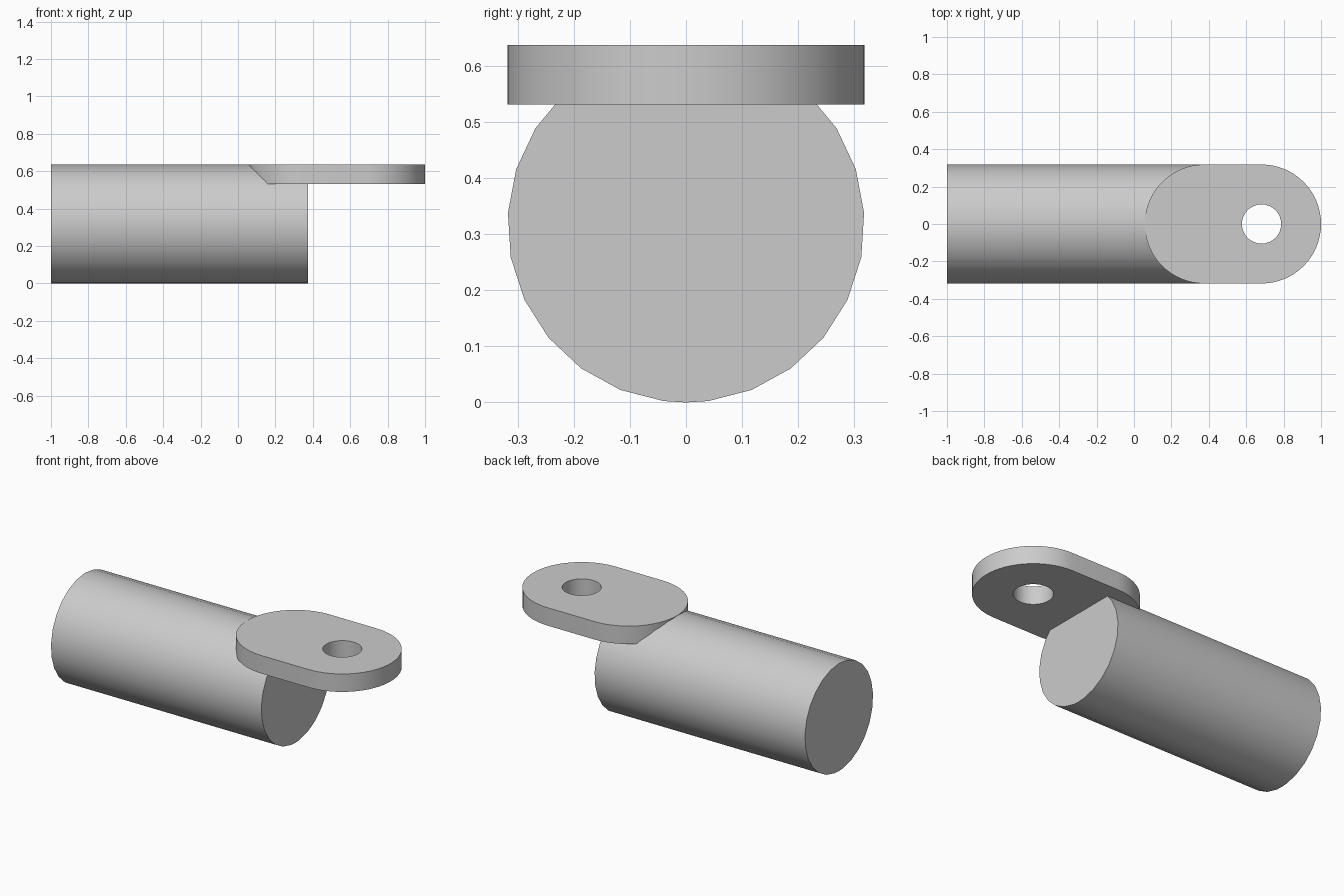
import bpy, bmesh
from math import sin, cos, pi, radians
from mathutils import Vector

cube = bpy.data.objects.get("Cube")
if cube:
    bpy.data.objects.remove(cube, do_unlink=True)

R = 0.318            # shared radius of the shaft and the tab
SHAFT_END = 0.375    # also the centre of the tab's inner round end
HOLE_X = 0.682
TOP, UNDER = 0.637, 0.531

grey = bpy.data.materials.new("light_grey")
grey.use_nodes = True
grey.diffuse_color = (0.6, 0.6, 0.6, 1)
grey.node_tree.nodes["Principled BSDF"].inputs["Base Color"].default_value = (0.6, 0.6, 0.6, 1)


def finish(name, bm):
    bmesh.ops.recalc_face_normals(bm, faces=bm.faces)
    mesh = bpy.data.meshes.new(name)
    bm.to_mesh(mesh)
    bm.free()
    mesh.materials.append(grey)
    obj = bpy.data.objects.new(name, mesh)
    bpy.context.collection.objects.link(obj)
    bpy.ops.object.select_all(action='DESELECT')
    obj.select_set(True)
    bpy.context.view_layer.objects.active = obj
    bpy.ops.object.shade_smooth_by_angle(angle=radians(35))
    return obj


def arc(cx, radius, start, sweep, steps):
    return [(cx + radius * cos(start + sweep * i / steps),
             radius * sin(start + sweep * i / steps)) for i in range(steps + 1)]


# Shaft: 25-sided cylinder along x with a ridge on top and a seam point below
SIDES = 25
bm = bmesh.new()
angles = [2 * pi * i / SIDES for i in range(SIDES)] + [pi]
ring = [bm.verts.new((-1, R * sin(a), R + R * cos(a))) for a in sorted(angles)]
end_cap = bm.faces.new(ring)
result = bmesh.ops.extrude_face_region(bm, geom=[end_cap], use_keep_orig=True)
moved = [v for v in result["geom"] if isinstance(v, bmesh.types.BMVert)]
bmesh.ops.translate(bm, verts=moved, vec=Vector((1 + SHAFT_END, 0, 0)))
finish("shaft", bm)

# Tab: flat plate with two round ends and a bolt hole
HALF = 32
outline = arc(HOLE_X, R, -pi / 2, pi, HALF) + arc(SHAFT_END, R, pi / 2, pi, HALF)
hole = arc(HOLE_X, 0.105, 0, 2 * pi, HALF)[:-1]
bm = bmesh.new()
edges = []
for loop in (outline, hole):
    verts = [bm.verts.new((x, y, UNDER)) for x, y in loop]
    edges += [bm.edges.new((v, verts[i - 1])) for i, v in enumerate(verts)]
bmesh.ops.triangle_fill(bm, edges=edges, use_beauty=True)
result = bmesh.ops.extrude_face_region(bm, geom=bm.faces[:], use_keep_orig=True)
moved = [v for v in result["geom"] if isinstance(v, bmesh.types.BMVert)]
bmesh.ops.translate(bm, verts=moved, vec=Vector((0, 0, TOP - UNDER)))
finish("mounting_tab", bm)
